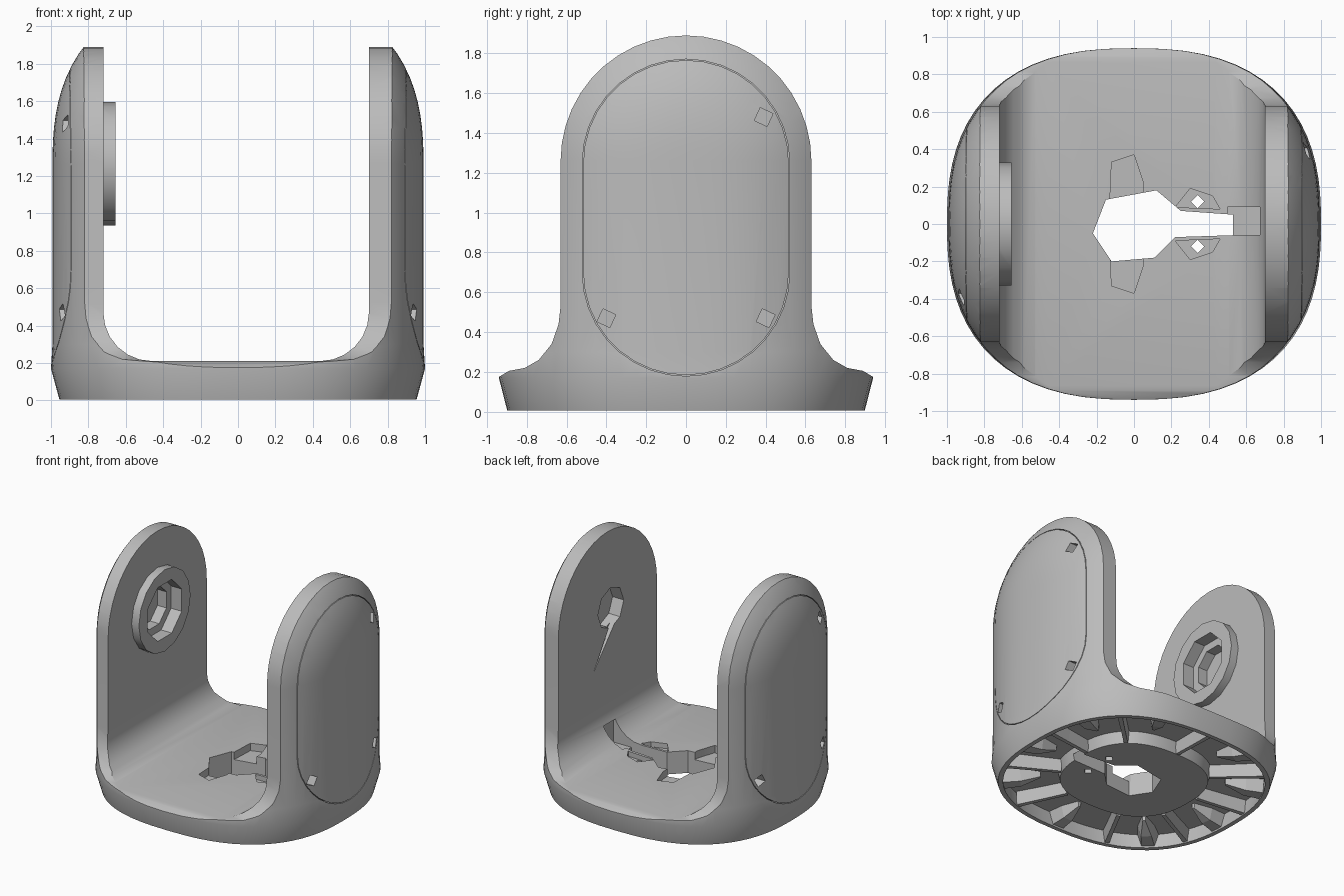
import bpy, bmesh, math
from mathutils import Vector

cube = bpy.data.objects.get("Cube")
if cube:
    bpy.data.objects.remove(cube, do_unlink=True)

grey = bpy.data.materials.new("matte grey")
grey.use_nodes = True
colour = (0.5, 0.5, 0.5, 1)
grey.diffuse_color = colour
grey.node_tree.nodes["Principled BSDF"].inputs["Base Color"].default_value = colour

HALF_Y = 0.94      # plan half depth
PIVOT_Z = 1.26     # centre of the rounded arm tops
ARM_R = 0.63       # half width of each arm


def finish(name, bm):
    bmesh.ops.recalc_face_normals(bm, faces=bm.faces)
    mesh = bpy.data.meshes.new(name)
    bm.to_mesh(mesh)
    bm.free()
    mesh.materials.append(grey)
    ob = bpy.data.objects.new(name, mesh)
    bpy.context.collection.objects.link(ob)
    return ob


def loft(name, rings):
    """Closed solid through rings of equal length."""
    bm = bmesh.new()
    rows = [[bm.verts.new(p) for p in ring] for ring in rings]
    n = len(rows[0])
    for a, b in zip(rows, rows[1:]):
        for i in range(n):
            j = (i + 1) % n
            bm.faces.new((a[i], a[j], b[j], b[i]))
    bm.faces.new(rows[0])
    bm.faces.new(rows[-1])
    return finish(name, bm)


def prism(name, pts, axis, lo, hi):
    """Extrude a 2D outline along x, y or z."""
    place = {"x": lambda u, v, d: (d, u, v),
             "y": lambda u, v, d: (u, d, v),
             "z": lambda u, v, d: (u, v, d)}[axis]
    return loft(name, [[place(u, v, d) for u, v in pts] for d in (lo, hi)])


def arc(cu, cv, r, a0, a1, n):
    return [(cu + r * math.cos(math.radians(a0 + (a1 - a0) * i / n)),
             cv + r * math.sin(math.radians(a0 + (a1 - a0) * i / n)))
            for i in range(n + 1)]


def polygon(cu, cv, r, n, turn=0):
    return arc(cu, cv, r, turn, turn + 360, n)[:-1]


def boolean(ob, tool, op="DIFFERENCE"):
    mod = ob.modifiers.new("cut", "BOOLEAN")
    mod.operation, mod.object, mod.solver = op, tool, "EXACT"
    bpy.ops.object.select_all(action="DESELECT")
    bpy.context.view_layer.objects.active = ob
    ob.select_set(True)
    bpy.ops.object.modifier_apply(modifier=mod.name)
    bpy.data.objects.remove(tool, do_unlink=True)


def half_width(r):
    """Rounded-square plan: half x at distance r from the middle."""
    return max(0, 1 - (r / HALF_Y) ** 2.5) ** 0.4


def plan_ring(z, scale=1, n=72):
    h = max(0, z - PIVOT_Z)
    reach = math.sqrt(HALF_Y ** 2 - h * h)
    ring = []
    for i in range(n):
        t = 2 * math.pi * i / n
        y = reach * math.sin(t)
        x = math.copysign(half_width(math.hypot(y, h)), math.cos(t))
        ring.append((x * scale, y * scale, z))
    return ring


# Body: domed rounded-square column trimmed by the arched side profile
rows = [plan_ring(0.005, 0.955), plan_ring(0.17), plan_ring(0.3, 0.992)]
rows += [plan_ring(PIVOT_Z + 0.66 * i / 10, 0.992) for i in range(11)]
body = loft("yoke_body", rows)

flare = [(1.1, -0.1), (1.1, 0.14), (0.94, 0.175), (0.89, 0.205), (0.81, 0.22),
         (0.74, 0.26), (0.675, 0.34), (0.64, 0.44), (ARM_R, 0.53)]
arch = arc(0, PIVOT_Z, ARM_R, 0, 180, 22)
side = flare + arch + [(-y, z) for y, z in reversed(flare)]
boolean(body, prism("side_trim", side, "x", -1.2, 1.2), "INTERSECT")

# Open gap between the arms with filleted floor corners
gap = [(0.7, 2.2)] + arc(0.44, 0.47, 0.26, 0, -90, 6)
gap += arc(-0.46, 0.47, 0.26, -90, -180, 6) + [(-0.72, 2.2)]
boolean(body, prism("arm_gap", gap, "y", -1.2, 1.2))

# Underside: a deep trough inside the rim around a low central plate
hollow = loft("base_hollow", [plan_ring(-0.1, 0.91), plan_ring(0.12, 0.93)])
boolean(hollow, loft("central_plate", [plan_ring(0.03, 0.52), plan_ring(0.3, 0.58)]))
boolean(body, hollow)

# Cable opening, with fixing holes and recesses in the floor
opening = [(-0.22, -0.05), (-0.15, 0.13), (0.12, 0.18), (0.25, 0.07),
           (0.53, 0.05), (0.53, -0.06), (0.22, -0.07), (0.11, -0.18), (-0.12, -0.2)]
boolean(body, prism("cable_opening", opening, "z", -0.1, 0.4))
for s in (-1, 1):
    recess = [(0.22, s * 0.09), (0.46, s * 0.08), (0.42, s * 0.15), (0.3, s * 0.19)]
    boolean(body, prism("hole_recess", recess, "z", 0.17, 0.4))
    boolean(body, prism("small_hole", polygon(0.34, s * 0.12, 0.035, 4), "z", -0.1, 0.4))
    pocket = [(-0.13, s * 0.1), (0.05, s * 0.1), (0.05, s * 0.22),
              (0.0, s * 0.37), (-0.12, s * 0.33)]
    boolean(body, prism("floor_pocket", pocket, "z", 0.15, 0.4))
foot = [(0.5, -0.06), (0.69, -0.06), (0.69, 0.09), (0.5, 0.09)]
boolean(body, prism("foot_pocket", foot, "z", 0.17, 0.36))

# Pivot socket and cable slit in the left arm
boolean(body, prism("pivot_hole", polygon(-0.04, PIVOT_Z, 0.165, 8), "x", 0.6, 0.8))
slit = [(-0.1, 1.13), (-0.03, 1.13), (0.18, 0.82)]
boolean(body, prism("cable_slit", slit, "x", 0.6, 0.74))

# Raised pivot boss with a stepped socket on the right arm
boolean(body, prism("pivot_boss", polygon(0, 1.265, 0.33, 16), "x", -0.75, -0.655), "UNION")
for r, depth in ((0.235, -0.75), (0.17, -0.83)):
    boolean(body, prism("boss_socket", polygon(0, 1.265, r, 8, 22.5), "x", depth, -0.6))


# Outer cover plates: a fine seam and three screw pockets per arm
def capsule(r):
    return arc(0, 1.25, r, 0, 180, 18) + arc(0, 0.7, r, 180, 360, 18)


for s in (-1, 1):
    lo, hi = sorted((s * 0.875, s * 1.1))
    seam = prism("cover_seam", capsule(0.521), "x", lo, hi)
    boolean(seam, prism("seam_core", capsule(0.516), "x", -1.2, 1.2))
    boolean(body, seam)
    for y, z in ((-0.4, 0.47), (0.4, 0.47), (s * 0.39, 1.48)):
        lo, hi = sorted((s * 0.85, s * 1.1))
        boolean(body, prism("screw_pocket", polygon(y, z, 0.05, 4, 20), "x", lo, hi))

bpy.ops.object.select_all(action="DESELECT")
body.select_set(True)
bpy.context.view_layer.objects.active = body
bpy.ops.object.shade_smooth_by_angle(angle=math.radians(25))

# Ribs across the trough: thin bridging ones between broad short wedges
LONG = ((0.925, 0.06, 0.015), (0.74, 0.05, 0.02), (0.53, 0.05, 0.025))
BROAD = ((0.925, 0.16, 0.02), (0.8, 0.13, 0.03), (0.66, 0.03, 0.08))
COUNT = 18
for i in range(COUNT):
    t = 2 * math.pi * (i + 0.5) / COUNT
    y = HALF_Y * math.sin(t)
    out = Vector((math.copysign(half_width(abs(y)), math.cos(t)), y, 0))
    across = out.normalized().cross(Vector((0, 0, 1)))
    rings = []
    for reach, width, low in (BROAD if i % 2 else LONG):
        p = out * reach
        rings.append([p + across * (sx * width / 2) + Vector((0, 0, z))
                      for sx, z in ((-0.6, low), (0.6, low), (1, 0.13), (-1, 0.13))])
    loft("base_rib", rings)
